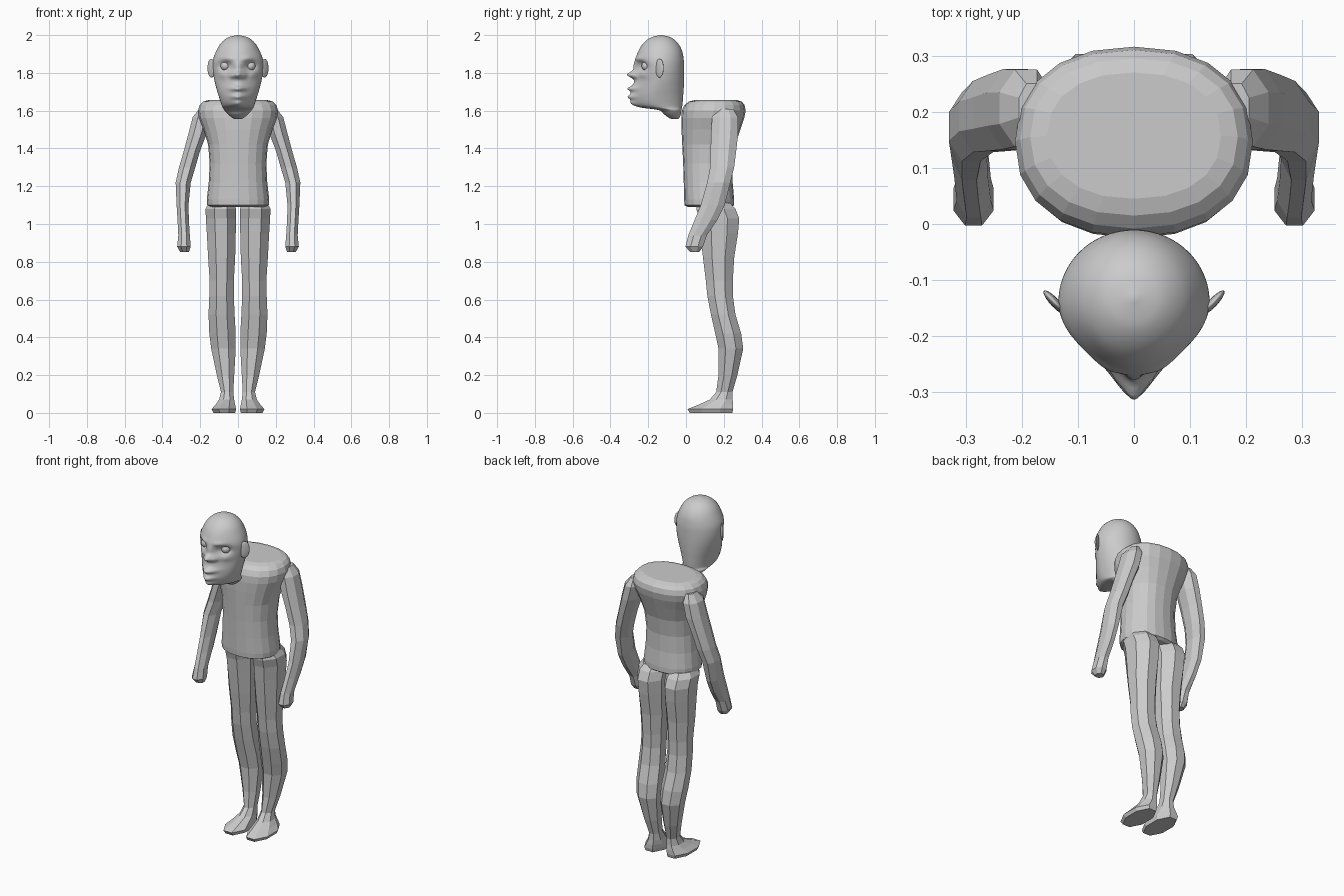
import bpy, bmesh, math
from mathutils import Vector

grey = bpy.data.materials.new("plain grey")
grey.diffuse_color = (0.6, 0.6, 0.6, 1)


def finish(name, bm, smooth=False):
    bmesh.ops.recalc_face_normals(bm, faces=bm.faces)
    mesh = bpy.data.meshes.new(name)
    bm.to_mesh(mesh)
    bm.free()
    mesh.materials.append(grey)
    for p in mesh.polygons:
        p.use_smooth = smooth
    obj = bpy.data.objects.new(name, mesh)
    bpy.context.collection.objects.link(obj)
    return obj


def skin(name, rings, smooth=False):
    """Join rings of points into a closed tube."""
    bm = bmesh.new()
    vs = [[bm.verts.new(p) for p in r] for r in rings]
    n = len(vs[0])
    for a, b in zip(vs, vs[1:]):
        for i in range(n):
            j = (i + 1) % n
            bm.faces.new((a[i], a[j], b[j], b[i]))
    bm.faces.new(vs[0])
    bm.faces.new(vs[-1])
    return finish(name, bm, smooth)


def ring(z, x0, x1, y0, y1, n, side=1, power=2.0, turn=0.5):
    """Rounded outline that fills the box x0..x1, y0..y1 at height z."""
    cx, cy = (x0 + x1) / 2, (y0 + y1) / 2
    k = 1 / math.cos(math.pi / n) if turn else 1
    out = []
    for i in range(n):
        a = 2 * math.pi * (i + turn) / n
        c, s = math.cos(a), math.sin(a)
        e = 2 / power
        px = math.copysign(abs(c) ** e, c) * k * (x1 - x0) / 2
        py = math.copysign(abs(s) ** e, s) * k * (y1 - y0) / 2
        out.append((side * (cx + px), cy + py, z))
    return out


# Torso: z, half width, front y, back y
torso = [(1.09, .145, .01, .24), (1.10, .163, -.008, .255), (1.13, .165, -.01, .255),
         (1.22, .155, -.012, .247), (1.32, .15, -.015, .247), (1.42, .158, -.02, .262),
         (1.50, .182, -.024, .288), (1.56, .206, -.025, .308), (1.60, .212, -.022, .316),
         (1.63, .203, -.008, .31), (1.648, .185, .015, .295), (1.656, .155, .045, .27)]
skin("torso", [ring(z, -w, w, f, b, 20, 1, 2.25, 0) for z, w, f, b in torso])

# Limbs: z, inner x, outer x, front y, back y
leg = [(0, .015, .13, .02, .245), (.02, .01, .14, .008, .25), (.045, .015, .118, .07, .25),
       (.07, .02, .1, .125, .247), (.11, .025, .09, .16, .246), (.20, .02, .112, .172, .272),
       (.34, .012, .142, .172, .303), (.42, .012, .152, .155, .292), (.52, .018, .156, .132, .262),
       (.62, .022, .152, .113, .248), (.70, .022, .15, .105, .248), (.82, .015, .158, .09, .255),
       (.95, .012, .165, .076, .275), (1.03, .01, .17, .068, .282), (1.08, .01, .172, .055, .262),
       (1.11, .02, .155, .06, .235)]
arm = [(.852, .26, .306, .022, .07), (.88, .25, .322, -.003, .09), (.94, .255, .316, .012, .11),
       (1.02, .26, .32, .045, .165), (1.10, .262, .325, .078, .205), (1.22, .25, .33, .112, .235),
       (1.30, .226, .312, .128, .255), (1.39, .2, .286, .13, .266), (1.48, .165, .262, .133, .276),
       (1.565, .145, .24, .138, .275), (1.61, .16, .205, .165, .25)]
for side, label in ((-1, "right"), (1, "left")):
    skin(label + "_leg", [ring(*r, 8, side) for r in leg])
    skin(label + "_arm", [ring(*r, 8, side) for r in arm])

# Head: z, half width, front y, back y, narrowing of the face
head = [(1.555, .004, -.065, -.05, 0), (1.559, .025, -.085, -.037, 0), (1.58, .052, -.115, -.028, 0),
        (1.603, .073, -.145, -.024, 0), (1.618, .082, -.245, -.021, .4), (1.64, .09, -.283, -.018, .5),
        (1.68, .103, -.292, -.015, .5), (1.72, .115, -.285, -.012, .5), (1.77, .127, -.27, -.01, .45),
        (1.82, .134, -.266, -.01, .35), (1.87, .132, -.267, -.012, .2), (1.92, .113, -.25, -.022, .1),
        (1.96, .088, -.223, -.045, 0), (1.988, .052, -.185, -.08, 0), (2.0, .005, -.137, -.127, 0)]
# Face relief: x, z, forward push, x spread, z spread
relief = [(0, 1.79, .044, .028, .018), (0, 1.83, .012, .02, .03), (0, 1.717, .026, .038, .012),
          (0, 1.673, .018, .034, .012), (0, 1.637, .010, .03, .014)]
for s in (-1, 1):
    relief += [(s * .067, 1.837, -.027, .03, .024), (s * .05, 1.875, .008, .03, .012),
               (s * .032, 1.783, .012, .012, .012), (s * .08, 1.79, .008, .025, .02)]


def spline(a, b, c, d, t):
    return [q + .5 * t * (r - p + t * (2 * p - 5 * q + 4 * r - s + t * (3 * (q - r) + s - p)))
            for p, q, r, s in zip(a, b, c, d)]


def head_ring(z, w, f, b, taper, n=80):
    out = []
    for i in range(n):
        a = 2 * math.pi * i / n
        c, s = math.cos(a), -math.sin(a)
        front = max(0, s)
        x = w * c * (1 - taper * front ** 2)
        y = (f + b) / 2 - s * (b - f) / 2
        if front > 0:
            push = sum(p * math.exp(-((x - px) / sx) ** 2 - ((z - pz) / sz) ** 2)
                       for px, pz, p, sx, sz in relief)
            y -= push * min(1, front * 2)
        out.append((x, y, z))
    return out


rows = []
for i in range(len(head) - 1):
    pts = [head[max(0, min(len(head) - 1, i + k))] for k in (-1, 0, 1, 2)]
    rows += [spline(*pts, t / 7) for t in range(7)]
rows.append(head[-1])
skin("head", [head_ring(*r) for r in rows], True)


def ball(name, centre, size, turn=0):
    bm = bmesh.new()
    bmesh.ops.create_uvsphere(bm, u_segments=20, v_segments=12, radius=1)
    for v in bm.verts:
        v.co = Vector((v.co.x * size[0], v.co.y * size[1], v.co.z * size[2]))
    obj = finish(name, bm, True)
    obj.location = centre
    obj.rotation_euler = (0, 0, turn)
    return obj


# Eyes and flared ears
for side, label in ((-1, "right"), (1, "left")):
    ball(label + "_eye", (side * .067, -.21, 1.837), (.025, .025, .025))
    ball(label + "_ear", (side * .141, -.14, 1.825), (.008, .029, .05), -side * .75)
